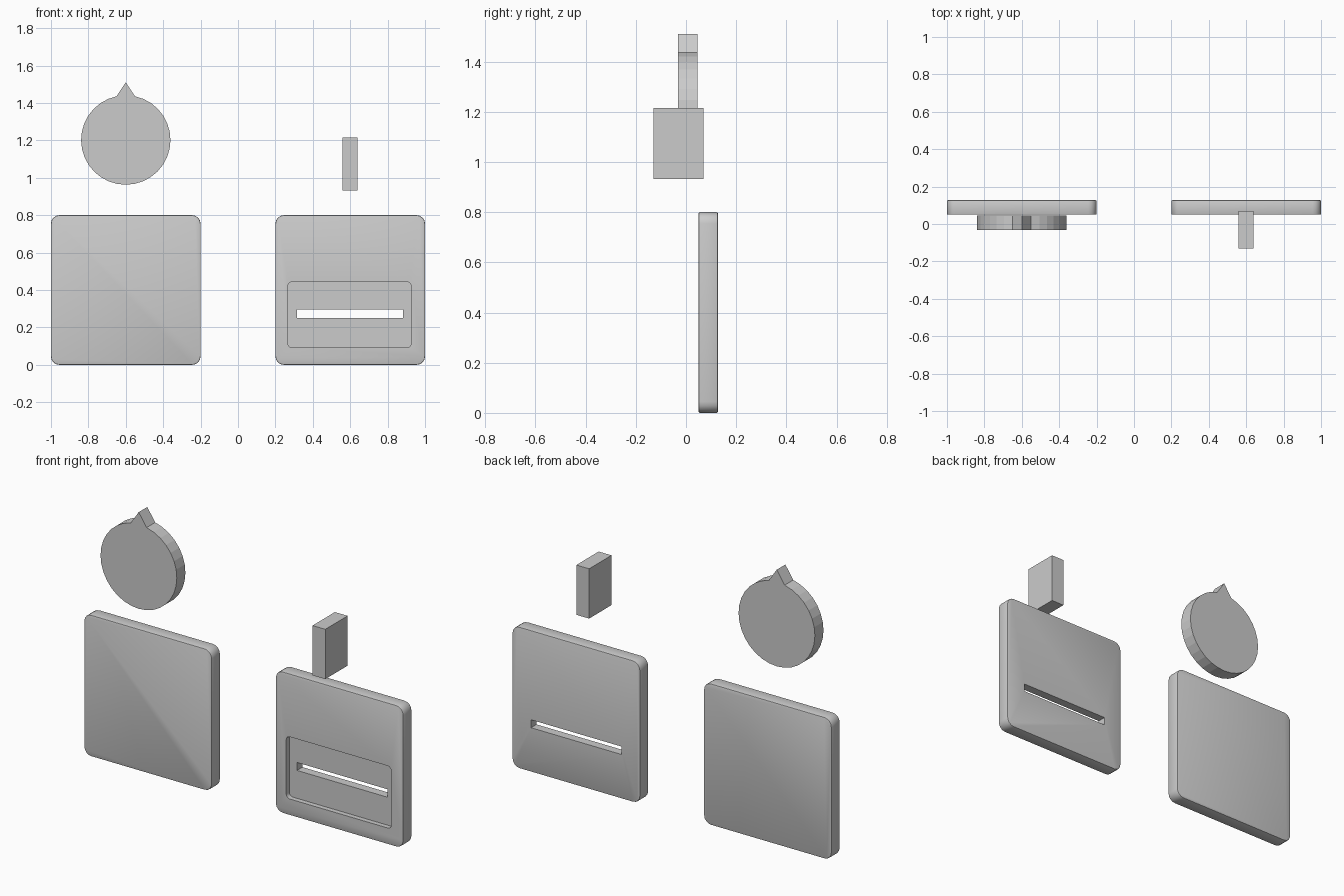
import bpy, bmesh
from math import sin, cos, pi, radians

if "Cube" in bpy.data.objects:
    bpy.data.objects.remove(bpy.data.objects["Cube"])


def rounded_rect(x0, x1, z0, z1, r, steps=4):
    """Outline of a rounded rectangle in the xz plane."""
    pts = []
    corners = [(x1 - r, z1 - r), (x0 + r, z1 - r), (x0 + r, z0 + r), (x1 - r, z0 + r)]
    for i, (cx, cz) in enumerate(corners):
        for k in range(steps + 1):
            a = (i + k / steps) * pi / 2
            pts.append((cx + r * cos(a), cz + r * sin(a)))
    return pts


def extrude_profile(name, pts, y0, y1, edge=0.0):
    """Solid from an xz outline between y0 and y1, with an optional rim bevel."""
    bm = bmesh.new()
    face = bm.faces.new([bm.verts.new((x, y0, z)) for x, z in pts])
    new = bmesh.ops.extrude_face_region(bm, geom=[face])["geom"]
    for v in new:
        if isinstance(v, bmesh.types.BMVert):
            v.co.y = y1
    bmesh.ops.recalc_face_normals(bm, faces=bm.faces)
    if edge:
        rim = [e for e in bm.edges if abs(e.verts[0].co.y - e.verts[1].co.y) < 1e-6]
        bmesh.ops.bevel(bm, geom=rim, offset=edge, segments=2, profile=0.5, affect='EDGES')
    mesh = bpy.data.meshes.new(name)
    bm.to_mesh(mesh)
    bm.free()
    obj = bpy.data.objects.new(name, mesh)
    bpy.context.collection.objects.link(obj)
    return obj


def activate(obj):
    bpy.ops.object.select_all(action='DESELECT')
    obj.select_set(True)
    bpy.context.view_layer.objects.active = obj


def cut(obj, cutter):
    activate(obj)
    mod = obj.modifiers.new("cut", 'BOOLEAN')
    mod.operation, mod.solver, mod.object = 'DIFFERENCE', 'EXACT', cutter
    bpy.ops.object.modifier_apply(modifier=mod.name)
    bpy.data.objects.remove(cutter)


def smooth(obj, angle=30):
    activate(obj)
    bpy.ops.object.shade_smooth_by_angle(angle=radians(angle))


# Two square wall plates
FRONT, BACK = 0.05, 0.127
plain_plate = extrude_profile("plain_plate", rounded_rect(-1.0, -0.2, 0, 0.8, 0.045), FRONT, BACK, 0.005)
slot_plate = extrude_profile("slotted_plate", rounded_rect(0.2, 1.0, 0, 0.8, 0.045), FRONT, BACK, 0.005)

# Shallow rounded recess and the slot through it
cut(slot_plate, extrude_profile("recess_cutter", rounded_rect(0.267, 0.925, 0.092, 0.444, 0.022),
                                FRONT - 0.05, FRONT + 0.028))
cut(slot_plate, extrude_profile("slot_cutter",
                                [(0.315, 0.25), (0.882, 0.25), (0.882, 0.295), (0.315, 0.295)],
                                FRONT - 0.05, BACK + 0.05))
smooth(plain_plate)
smooth(slot_plate)

# Round dial with a pointed tip
N, GAP = 32, radians(12)
arc = [pi / 2 + GAP + (2 * pi - 2 * GAP) * i / (N - 2) for i in range(N - 1)]
profile = [(-0.6 + 0.239 * cos(a), 1.202 + 0.239 * sin(a)) for a in arc] + [(-0.6, 1.51)]
dial = extrude_profile("pointer_dial", profile, -0.032, 0.045)

# Slider lever block
lever = extrude_profile("slider_lever",
                        [(0.558, 0.933), (0.638, 0.933), (0.638, 1.215), (0.558, 1.215)],
                        -0.13, 0.07)
